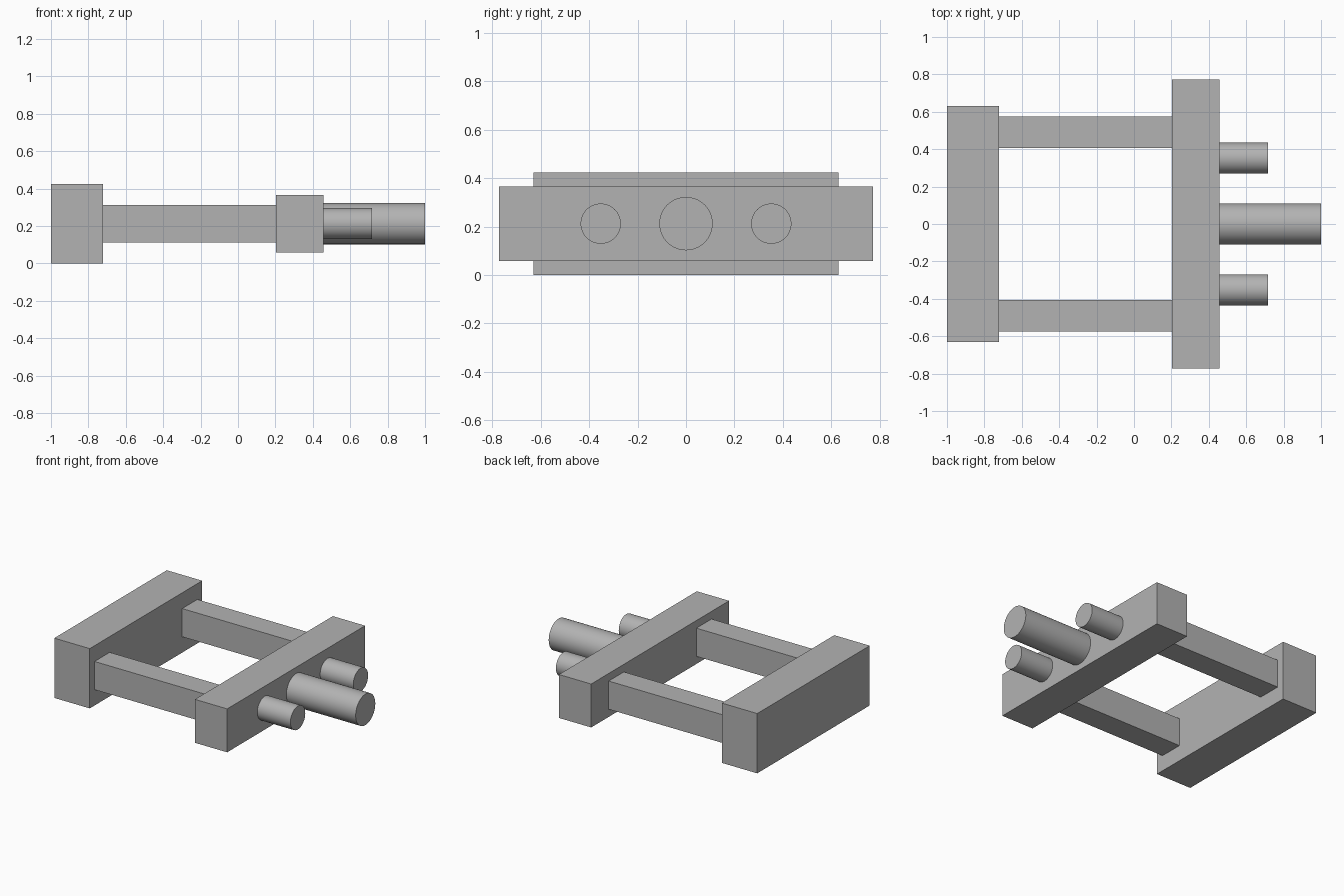
import bpy
import math

cube = bpy.data.objects.get("Cube")
if cube:
    bpy.data.objects.remove(cube, do_unlink=True)

grey = bpy.data.materials.new("plain grey")
grey.use_nodes = True
colour = (0.45, 0.45, 0.45, 1)
grey.diffuse_color = colour
grey.node_tree.nodes["Principled BSDF"].inputs["Base Color"].default_value = colour

MID_Z = 0.212


def finish(name):
    obj = bpy.context.object
    obj.name = name
    obj.data.materials.append(grey)
    bpy.ops.object.transform_apply(location=False, rotation=True, scale=True)


def block(name, x0, x1, y, width, height):
    bpy.ops.mesh.primitive_cube_add(size=1, location=((x0 + x1) / 2, y, MID_Z))
    bpy.context.object.scale = (x1 - x0, width, height)
    finish(name)


def peg(name, x0, x1, y, radius):
    bpy.ops.mesh.primitive_cylinder_add(
        vertices=64, radius=radius, depth=x1 - x0,
        location=((x0 + x1) / 2, y, MID_Z), rotation=(0, math.pi / 2, 0))
    finish(name)
    bpy.ops.object.shade_smooth_by_angle(angle=math.radians(30))


# Two cross bars
block("tall_bar", -1.0, -0.722, 0, 1.26, 2 * MID_Z)
block("long_bar", 0.203, 0.456, 0, 1.545, 0.308)

# Side rails and small pegs, mirrored front to back
for side, sign in (("front", -1), ("back", 1)):
    block(side + "_rail", -0.722, 0.203, sign * 0.491, 0.17, 0.2)
    peg(side + "_peg", 0.456, 0.716, sign * 0.352, 0.083)

# Large centre peg
peg("centre_peg", 0.456, 1.0, 0, 0.11)
